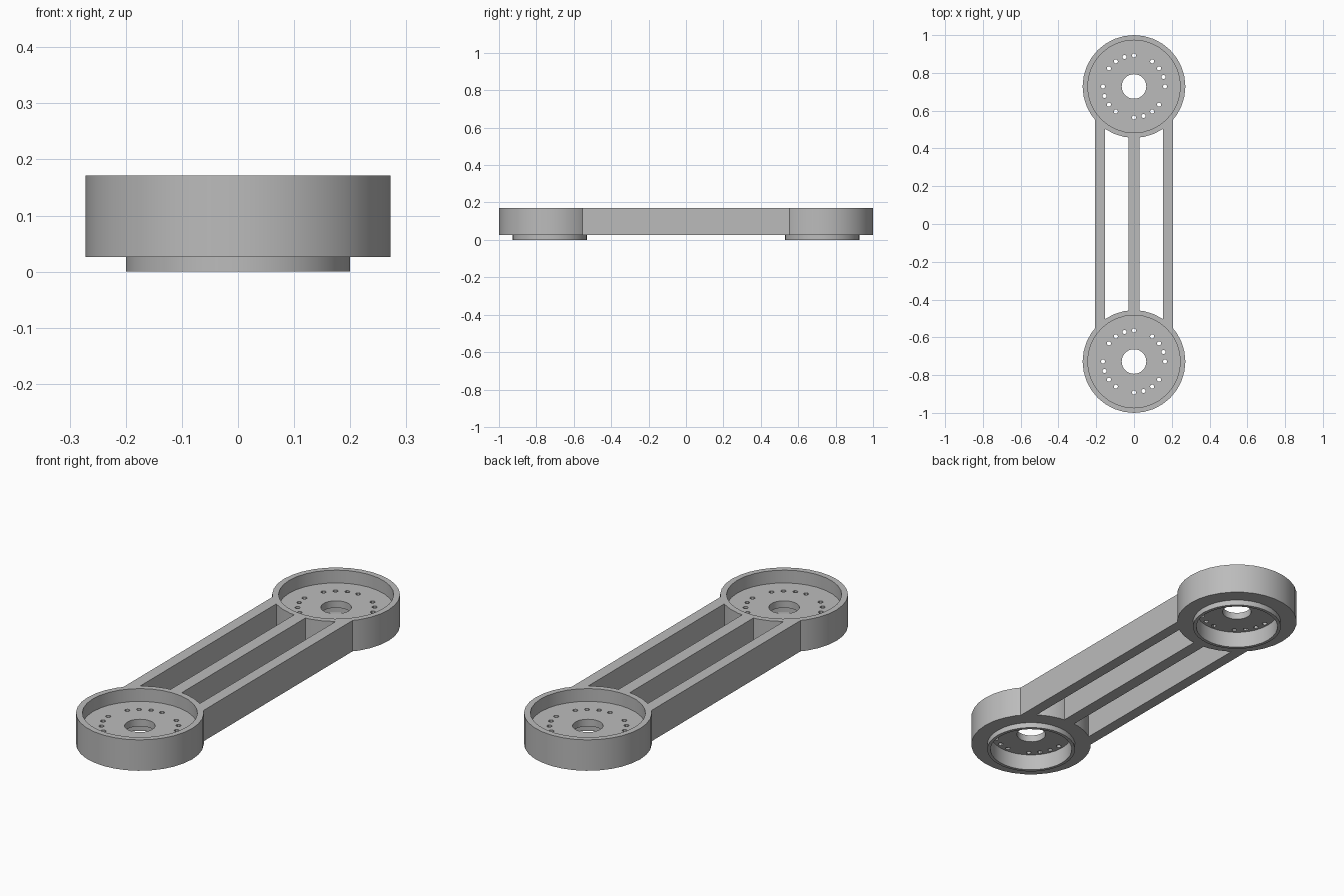
import bpy, bmesh
from math import radians, cos, sin, tau
from mathutils import Matrix, Vector

cube = bpy.data.objects.get("Cube")
if cube:
    bpy.data.objects.remove(cube, do_unlink=True)

HUB_Y, OUTER_R = 0.728, 0.272
BASE_Z, FLOOR_LOW, FLOOR_TOP, TOP_Z = 0.026, 0.078, 0.111, 0.171
SEGMENTS = 32

grey = bpy.data.materials.new("light grey metal")
grey.use_nodes = True
colour = (0.5, 0.5, 0.5, 1)
grey.diffuse_color = colour
grey.node_tree.nodes["Principled BSDF"].inputs["Base Color"].default_value = colour


def finish(name, bm):
    bmesh.ops.recalc_face_normals(bm, faces=bm.faces)
    mesh = bpy.data.meshes.new(name)
    bm.to_mesh(mesh)
    bm.free()
    mesh.materials.append(grey)
    obj = bpy.data.objects.new(name, mesh)
    bpy.context.collection.objects.link(obj)
    return obj


def lathe(bm, profile, y):
    """Revolve a closed (radius, height) profile about a vertical axis."""
    rings = []
    for i in range(SEGMENTS):
        a = tau * i / SEGMENTS
        rings.append([bm.verts.new((r * cos(a), y + r * sin(a), z)) for r, z in profile])
    n = len(profile)
    for i, ring in enumerate(rings):
        after = rings[(i + 1) % SEGMENTS]
        for j in range(n):
            k = (j + 1) % n
            bm.faces.new((ring[j], after[j], after[k], ring[k]))


def cylinder(bm, x, y, radius, z0, z1, sides):
    bmesh.ops.create_cone(bm, cap_ends=True, segments=sides, radius1=radius, radius2=radius,
                          depth=z1 - z0, matrix=Matrix.Translation((x, y, (z0 + z1) / 2)))


def boolean(obj, other, operation):
    mod = obj.modifiers.new(operation.lower(), "BOOLEAN")
    mod.operation = operation
    mod.solver = "EXACT"
    mod.object = other
    bpy.context.view_layer.objects.active = obj
    bpy.ops.object.modifier_apply(modifier=mod.name)
    bpy.data.objects.remove(other, do_unlink=True)


# Two recessed hubs, each with a bore and a thin lip underneath
hub_profile = [(0.065, FLOOR_TOP), (0.245, FLOOR_TOP), (0.245, TOP_Z), (OUTER_R, TOP_Z),
               (OUTER_R, BASE_Z), (0.2, BASE_Z), (0.2, 0), (0.185, 0),
               (0.185, FLOOR_LOW), (0.065, FLOOR_LOW)]
bm = bmesh.new()
for side in (-1, 1):
    lathe(bm, hub_profile, side * HUB_Y)
arm = finish("link_arm", bm)

# Bolt holes: four groups of four around each hub floor
bm = bmesh.new()
for side in (-1, 1):
    for quarter in range(4):
        for step in range(4):
            a = radians(90 * quarter + 18 * step)
            cylinder(bm, 0.164 * cos(a), side * HUB_Y + 0.164 * sin(a),
                     0.011, 0.05, 0.14, 12)
boolean(arm, finish("bolt_hole_cutter", bm), "DIFFERENCE")

# Three full-height rails, trimmed to end inside the hub walls
bm = bmesh.new()
for x, width in ((-0.181, 0.053), (0, 0.058), (0.181, 0.053)):
    size = Vector((width, 2 * HUB_Y - 0.2, TOP_Z - BASE_Z))
    place = Matrix.Translation((x, 0, (TOP_Z + BASE_Z) / 2))
    bmesh.ops.create_cube(bm, size=1, matrix=place @ Matrix.Diagonal(size).to_4x4())
rails = finish("rails", bm)
bm = bmesh.new()
for side in (-1, 1):
    cylinder(bm, 0, side * HUB_Y, 0.258, -0.1, 0.3, SEGMENTS)
boolean(rails, finish("rail_end_cutter", bm), "DIFFERENCE")
boolean(arm, rails, "UNION")

# Smooth round walls, crisp rims
bpy.ops.object.select_all(action="DESELECT")
arm.select_set(True)
bpy.context.view_layer.objects.active = arm
bpy.ops.object.shade_smooth_by_angle(angle=radians(30))
